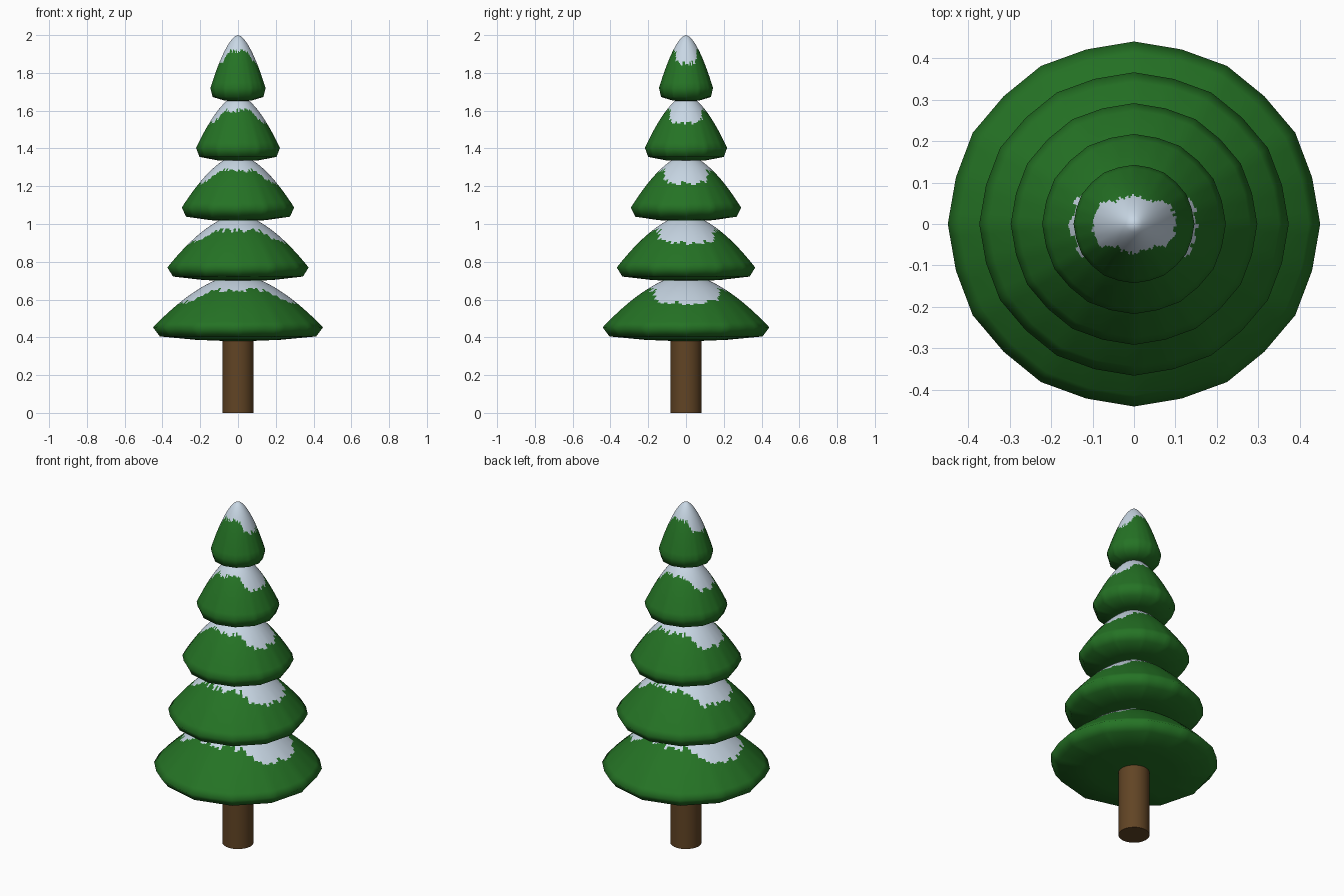
import bpy, bmesh, math, random
from mathutils import Vector

random.seed(4)
if "Cube" in bpy.data.objects:
    bpy.data.objects.remove(bpy.data.objects["Cube"])


def make_material(name, color):
    m = bpy.data.materials.new(name)
    m.use_nodes = True
    m.diffuse_color = (*color, 1)
    m.node_tree.nodes["Principled BSDF"].inputs["Base Color"].default_value = (*color, 1)
    return m


green = make_material("pine green", (0.018, 0.17, 0.018))
snow = make_material("snow", (0.58, 0.68, 0.78))
bark = make_material("bark brown", (0.12, 0.058, 0.018))

SIDES, FINE = 24, 4
SEGS = SIDES * FINE


def corner(i, wave):
    a = math.tau * i / SIDES
    r = 1 - wave * (i % 2)
    return Vector((r * math.cos(a), r * math.sin(a)))


def outline(j, wave, blend):
    """Unit outline point: blends a circle into a gently scalloped polygon."""
    a = math.tau * j / SEGS
    i, f = j // FINE, (j % FINE) / FINE
    poly = corner(i, wave).lerp(corner(i + 1, wave), f)
    return Vector((math.cos(a), math.sin(a))).lerp(poly, blend)


def tier_rings():
    """Rings as (radius share, height, wave, polygon blend), bottom to top."""
    rings = [(0.5, 0.009, 0, 0), (0.92, 0.027, 0.035, 1)]
    steps = [0, 0.1, 0.22, 0.34] + [0.38 + 0.015 * k for k in range(41)]
    for t in steps:
        rings.append(((1 - t) ** 0.6, 0.075 + 0.28 * t, 0.01, max(0, 1 - 1.3 * t)))
    return rings


def snow_line(a, base):
    """Snow hangs lower on the left and right than on front and back."""
    c = min(1, max(0, (abs(math.cos(a)) - 0.62) / 0.22))
    return base + 0.272 - 0.05 * c - 0.018 * max(0, abs(math.cos(a)) - 0.7) / 0.3


def build_tier(name, base, radius):
    bm = bmesh.new()
    rows = []
    for share, h, wave, blend in tier_rings():
        row = []
        for j in range(SEGS):
            p = outline(j, wave, blend) * radius * share
            row.append(bm.verts.new((p.x, p.y * 0.98, base + h)))
        rows.append(row)
    under = bm.verts.new((0, 0, base))
    tip = bm.verts.new((0, 0, base + 0.355))
    jitter = [random.uniform(-0.011, 0.011) for _ in range(SEGS)]
    for j in range(SEGS):
        k = (j + 1) % SEGS
        bm.faces.new((under, rows[0][k], rows[0][j]))
        bm.faces.new((tip, rows[-1][j], rows[-1][k])).material_index = 1
        line = snow_line(math.tau * (j + 0.5) / SEGS, base) + jitter[j]
        for low, high in zip(rows, rows[1:]):
            f = bm.faces.new((low[j], low[k], high[k], high[j]))
            f.material_index = int(f.calc_center_median().z > line)
            
    for f in bm.faces:
        f.smooth = True
    mesh = bpy.data.meshes.new(name)
    bm.to_mesh(mesh)
    bm.free()
    mesh.materials.append(green)
    mesh.materials.append(snow)
    obj = bpy.data.objects.new(name, mesh)
    bpy.context.collection.objects.link(obj)


# Five stacked branch tiers, shrinking upward
for i in range(5):
    build_tier(f"branch_tier_{i + 1}", 0.378 + 0.3168 * i, 0.45 - 0.076 * i)

# Trunk
bpy.ops.mesh.primitive_cylinder_add(vertices=24, radius=0.083, depth=0.42, location=(0, 0, 0.21))
trunk = bpy.context.object
trunk.name = "trunk"
trunk.data.materials.append(bark)
bpy.ops.object.shade_smooth_by_angle(angle=math.radians(40))
